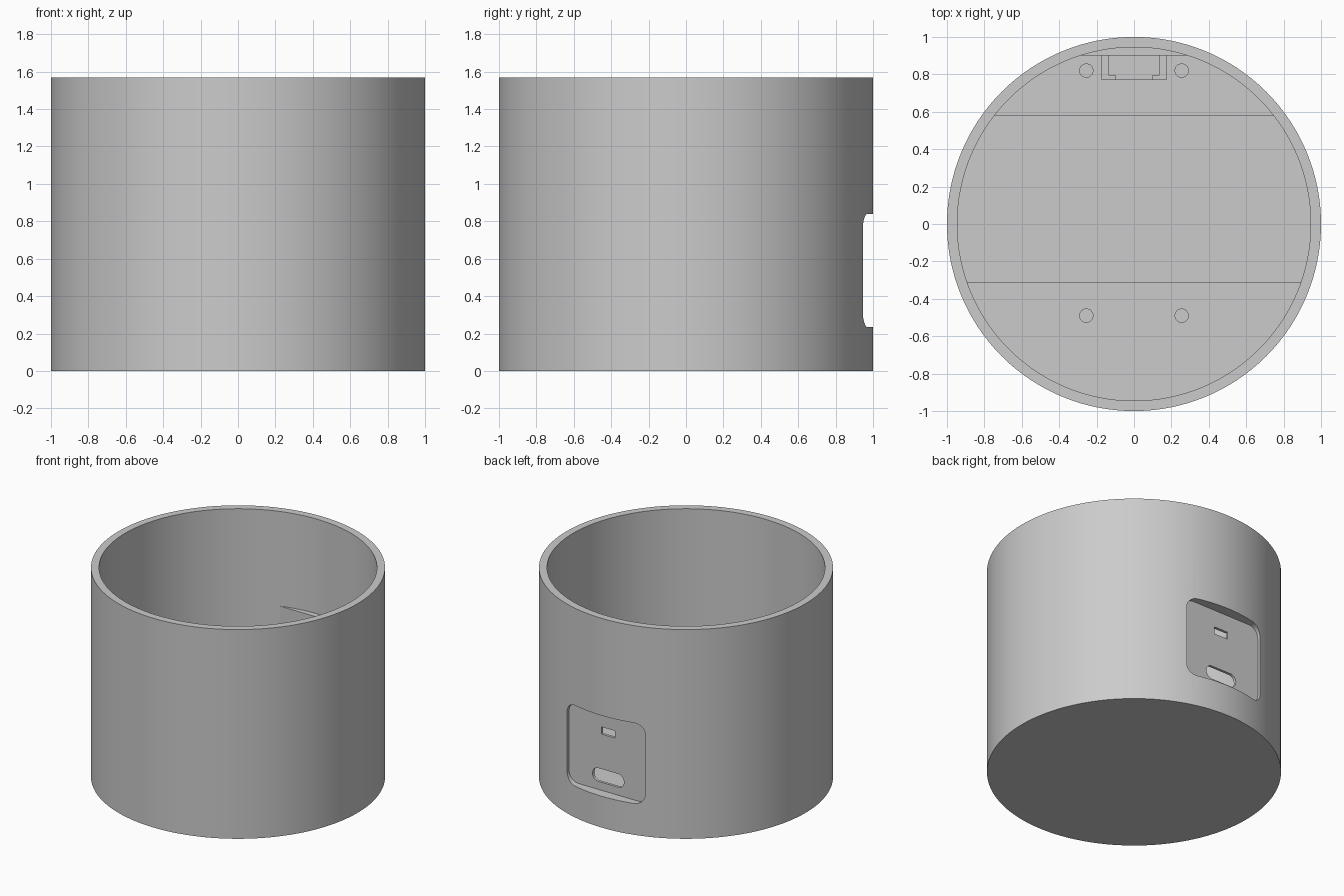
import bpy, bmesh, math
from mathutils import Matrix, Vector

cube = bpy.data.objects.get("Cube")
if cube:
    bpy.data.objects.remove(cube, do_unlink=True)

HEIGHT, INNER, FLAT_Y = 1.57, 0.945, 0.902
SHELF_Z, FLOOR_Z, FLAT_TOP = 0.24, 0.055, 0.86

grey = bpy.data.materials.new("plain_grey")
grey.use_nodes = True
grey.diffuse_color = (0.6, 0.6, 0.6, 1)
grey.node_tree.nodes["Principled BSDF"].inputs["Base Color"].default_value = (0.6, 0.6, 0.6, 1)


def finish(name, bm):
    bmesh.ops.recalc_face_normals(bm, faces=bm.faces)
    mesh = bpy.data.meshes.new(name)
    bm.to_mesh(mesh)
    bm.free()
    mesh.materials.append(grey)
    obj = bpy.data.objects.new(name, mesh)
    bpy.context.collection.objects.link(obj)
    return obj


def cylinder(name, radius, z0, z1, x=0, y=0, y_min=None, y_max=None, sides=128):
    """Upright cylinder, optionally sliced flat at y_min and y_max."""
    bm = bmesh.new()
    bmesh.ops.create_cone(bm, cap_ends=True, segments=sides, radius1=radius, radius2=radius,
                          depth=z1 - z0, matrix=Matrix.Translation((x, y, (z0 + z1) / 2)))
    for limit, side in ((y_min, -1), (y_max, 1)):
        if limit is not None:
            cut = bmesh.ops.bisect_plane(bm, geom=bm.verts[:] + bm.edges[:] + bm.faces[:],
                                         plane_co=(0, limit, 0), plane_no=(0, side, 0),
                                         clear_outer=True)
            edges = [e for e in cut["geom_cut"] if isinstance(e, bmesh.types.BMEdge)]
            bmesh.ops.contextual_create(bm, geom=edges)
    return finish(name, bm)


def rounded_block(name, half_x, z0, z1, y0, y1, radius):
    """Rounded rectangle in x and z, extruded along y."""
    bm = bmesh.new()
    verts = []
    centres = ((1, z1 - radius), (-1, z1 - radius), (-1, z0 + radius), (1, z0 + radius))
    for corner, (side, cz) in enumerate(centres):
        for i in range(9):
            a = math.pi / 2 * (corner + i / 8)
            verts.append(bm.verts.new((side * (half_x - radius) + radius * math.cos(a),
                                       y0, cz + radius * math.sin(a))))
    face = bm.faces.new(verts)
    new = bmesh.ops.extrude_face_region(bm, geom=[face])["geom"]
    bmesh.ops.translate(bm, vec=(0, y1 - y0, 0),
                        verts=[v for v in new if isinstance(v, bmesh.types.BMVert)])
    return finish(name, bm)


def box(name, x0, x1, y0, y1, z0, z1):
    bm = bmesh.new()
    bmesh.ops.create_cube(bm, size=1)
    lo, hi = Vector((x0, y0, z0)), Vector((x1, y1, z1))
    for v in bm.verts:
        v.co = (lo + hi) / 2 + v.co * (hi - lo)
    return finish(name, bm)


def smooth(obj):
    bpy.ops.object.select_all(action="DESELECT")
    obj.select_set(True)
    bpy.context.view_layer.objects.active = obj
    bpy.ops.object.shade_smooth_by_angle(angle=math.radians(30))


# Round housing and the volumes removed from it
housing = cylinder("housing", 1, 0, HEIGHT)
cutters = [
    cylinder("cavity_cutter", INNER, SHELF_Z, 1.2, y_max=FLAT_Y),
    cylinder("upper_cavity_cutter", INNER, FLAT_TOP, HEIGHT + 0.1),
    cylinder("trench_cutter", INNER, FLOOR_Z, 0.5, y_min=-0.31, y_max=0.58),
    rounded_block("recess_cutter", 0.325, 0.235, 0.84, 0.922, 1.1, 0.08),
    rounded_block("port_cutter", 0.13, 0.295, 0.395, 0.85, 1.0, 0.048),
    box("window_cutter", -0.058, 0.058, 0.85, 1.0, 0.657, 0.711),
]
bpy.context.view_layer.objects.active = housing
for cutter in cutters:
    mod = housing.modifiers.new(cutter.name, "BOOLEAN")
    mod.operation = "DIFFERENCE"
    mod.solver = "EXACT"
    mod.object = cutter
    cutter.hide_render = True
    bpy.ops.object.modifier_apply(modifier=mod.name)
for cutter in cutters:
    bpy.data.objects.remove(cutter, do_unlink=True)
smooth(housing)

# Locating pegs on the raised floor
for side, x in (("left", 0.255), ("right", -0.255)):
    for end, y in (("back", 0.82), ("front", -0.49)):
        smooth(cylinder(f"{end}_{side}_peg", 0.038, SHELF_Z - 0.02, 0.32, x, y, sides=32))

# Small tray behind the window, with side arms and hooks
box("tray_shelf", -0.175, 0.175, 0.77, 0.91, 0.6, 0.64)
for side, s in (("left", 1), ("right", -1)):
    arm = sorted((s * 0.135, s * 0.175))
    hook = sorted((s * 0.095, s * 0.14))
    box(f"tray_{side}_arm", *arm, 0.77, 0.91, 0.63, 0.75)
    box(f"tray_{side}_hook", *hook, 0.77, 0.795, 0.63, 0.75)
